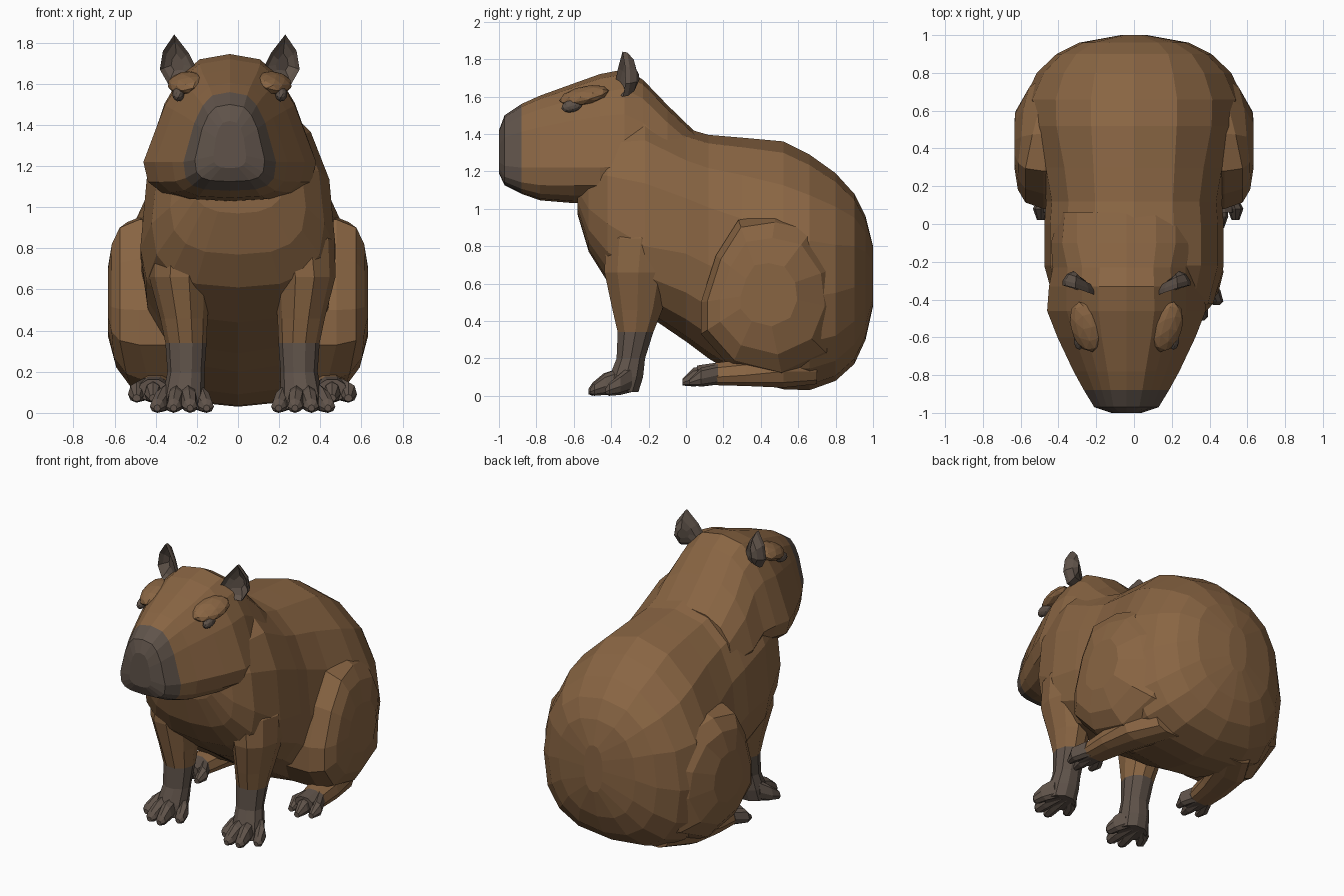
import bpy, bmesh, math


def material(name, rgb):
    m = bpy.data.materials.new(name)
    m.diffuse_color = (*rgb, 1)
    return m


FUR = material("brown fur", (0.25, 0.13, 0.056))
DARK = material("dark grey skin", (0.115, 0.086, 0.068))


def power(v, e):
    return math.copysign(abs(v) ** e, v)


def finish(name, bm, dark=None):
    """Make an object; faces whose centre meets the rule become dark."""
    bmesh.ops.recalc_face_normals(bm, faces=bm.faces[:])
    for f in bm.faces:
        if dark and dark(f.calc_center_median()):
            f.material_index = 1
    me = bpy.data.meshes.new(name)
    bm.to_mesh(me)
    bm.free()
    me.materials.append(FUR)
    me.materials.append(DARK)
    ob = bpy.data.objects.new(name, me)
    bpy.context.collection.objects.link(ob)
    return ob


def loft(name, rings, dark=None):
    """Skin a list of equal-sized point rings and cap both ends."""
    bm = bmesh.new()
    vs = [[bm.verts.new(p) for p in r] for r in rings]
    n = len(vs[0])
    for a, b in zip(vs, vs[1:]):
        for i in range(n):
            j = (i + 1) % n
            bm.faces.new((a[i], a[j], b[j], b[i]))
    bm.faces.new(vs[0])
    bm.faces.new(vs[-1])
    return finish(name, bm, dark)


def egg(y, top, bottom, w, mid, up=0.85, low=0.85, taper=0, n=16, cx=0):
    """Upright section, widest at height mid; up and low set how boxy each half
    is, taper narrows the upper half."""
    pts = []
    for i in range(n):
        a = 2 * math.pi * i / n
        e = up if i <= n // 2 else low
        c, s = power(math.cos(a), e), power(math.sin(a), e)
        pts.append((cx + w * c * (1 - taper * max(0, s)), y,
                    mid + s * (top - mid if s > 0 else mid - bottom)))
    return pts


def flat_ring(z, cx, cy, rx, ry, n=10):
    return [(cx + rx * math.cos(2 * math.pi * i / n),
             cy + ry * math.sin(2 * math.pi * i / n), z) for i in range(n)]


def blob(name, centre, size, tilt, dark):
    bm = bmesh.new()
    bmesh.ops.create_icosphere(bm, subdivisions=2, radius=1)
    ob = finish(name, bm, lambda c: dark)
    ob.location, ob.scale, ob.rotation_euler = centre, size, tilt


# body: chest to rump
loft("body", [egg(*r) for r in (
    (-0.58, 1.30, 0.97, 0.22, 1.10), (-0.52, 1.42, 0.77, 0.33, 1.00, 0.85, 0.75),
    (-0.42, 1.50, 0.61, 0.42, 0.92, 0.85, 0.75), (-0.22, 1.56, 0.44, 0.475, 0.80),
    (0.00, 1.43, 0.29, 0.475, 0.76), (0.12, 1.395, 0.20, 0.465, 0.70),
    (0.30, 1.38, 0.09, 0.50, 0.62, 0.88, 0.75), (0.52, 1.36, 0.035, 0.575, 0.54, 0.97, 0.75),
    (0.66, 1.29, 0.03, 0.58, 0.53, 0.97, 0.75), (0.80, 1.19, 0.08, 0.515, 0.55, 0.95, 0.75),
    (0.90, 1.08, 0.17, 0.41, 0.58), (0.96, 0.96, 0.30, 0.29, 0.62),
    (1.00, 0.80, 0.48, 0.07, 0.64))])

# head, with dark snout front
HX = -0.04
loft("head", [egg(*r, cx=HX) for r in (
    (-1.00, 1.42, 1.19, 0.08, 1.25, 0.7, 0.7, 0.2), (-0.97, 1.50, 1.125, 0.17, 1.23, 0.6, 0.6, 0.3),
    (-0.88, 1.56, 1.08, 0.225, 1.22, 0.6, 0.6, 0.35), (-0.78, 1.605, 1.045, 0.28, 1.22, 0.6, 0.65, 0.38),
    (-0.60, 1.67, 1.03, 0.365, 1.22, 0.6, 0.7, 0.38), (-0.46, 1.72, 1.03, 0.42, 1.22, 0.62, 0.7, 0.38),
    (-0.33, 1.745, 1.05, 0.41, 1.23, 0.65, 0.75, 0.35), (-0.23, 1.69, 1.08, 0.39, 1.22, 0.7, 0.8, 0.3),
    (-0.10, 1.555, 1.05, 0.40, 1.15, 0.75, 0.8, 0.2), (0.06, 1.40, 1.00, 0.35, 1.10, 0.85))],
    lambda c: c.y < -0.88 and c.z > 1.1)

EAR = [(0.18, 1.61), (0.30, 1.60), (0.34, 1.67), (0.325, 1.76),
       (0.27, 1.84), (0.20, 1.75), (0.165, 1.68)]
THIGH = [(0.08, 0.33), (0.08, 0.50), (0.16, 0.75), (0.28, 0.94), (0.48, 0.97),
         (0.70, 0.92), (0.85, 0.70), (0.88, 0.45), (0.78, 0.20), (0.52, 0.08),
         (0.24, 0.15)]

for s, side in ((-1, "left"), (1, "right")):
    # eyes and brow ridges
    blob(side + "_eye", (HX + s * 0.25, -0.61, 1.55), (0.03, 0.058, 0.034),
         (0.25, 0, 0), True)
    blob(side + "_brow", (HX + s * 0.215, -0.545, 1.605), (0.085, 0.14, 0.045),
         (0.2, s * 0.35, s * -0.2), False)

    # cupped ear: hollow front, rim, domed back
    rings = []
    for k, dy in ((0.35, 0.045), (0.75, 0.025), (1.0, 0.0), (0.97, 0.025), (0.7, 0.06), (0.3, 0.075)):
        rings.append([(HX + s * (0.255 + (x - 0.255) * k),
                       -0.375 + dy + 0.3 * (x - 0.17) + 0.04 * max(0, z - 1.70),
                       1.70 + (z - 1.70) * k) for x, z in EAR])
    loft(side + "_ear", rings, lambda c: True)

    # thigh, bulging outwards and sinking into the rump behind
    rings = []
    for x, k in ((0.25, 1.0), (0.48, 1.0), (0.575, 0.90), (0.615, 0.70), (0.632, 0.38)):
        ring = []
        for y, z in THIGH:
            py, pz = 0.42 + (y - 0.42) * k, 0.55 + (z - 0.55) * k
            px = x - 2.0 * max(0, py - 0.55) ** 2 - 0.5 * max(0, 0.35 - pz) ** 1.5
            px -= 1.2 * max(0, pz - 0.75) * max(0, py - 0.3)
            ring.append((s * px, py, pz))
        rings.append(ring)
    loft(side + "_thigh", rings)

    # front leg with dark lower part
    X = 0.022
    loft(side + "_front_leg", [flat_ring(z, X * min(1, 1.6 - z) + s * cx, cy, rx, ry)
                               for z, cx, cy, rx, ry in (
        (1.08, 0.20, -0.20, 0.12, 0.12), (0.84, 0.285, -0.24, 0.17, 0.20),
        (0.66, 0.305, -0.255, 0.148, 0.19), (0.46, 0.285, -0.26, 0.115, 0.14),
        (0.34, 0.275, -0.27, 0.10, 0.10), (0.20, 0.275, -0.295, 0.09, 0.08),
        (0.10, 0.285, -0.32, 0.10, 0.095), (0.02, 0.29, -0.34, 0.10, 0.09))],
        lambda c: c.z < 0.33)
    for i, (x, y) in enumerate(((0.175, -0.43), (0.255, -0.52), (0.335, -0.51), (0.415, -0.43))):
        base = 0.24 + i * 0.032
        mid = (base + x) / 2 + (x - base) * 0.2
        loft(f"{side}_front_toe_{i + 1}", [egg(*r, up=1, low=1, n=8, cx=X + s * c) for c, r in (
            (base, (-0.29, 0.17, 0.02, 0.045, 0.08)),
            (mid, (y + 0.08, 0.12, 0.005, 0.044, 0.05)),
            (x, (y + 0.02, 0.07, 0.0, 0.036, 0.03)),
            (x, (y, 0.04, 0.008, 0.016, 0.02)))], lambda c: True)

    # hind foot running back into the underside of the rump
    loft(side + "_hind_foot", [egg(*r, up=0.9, low=0.8, n=10, cx=X + s * c) for c, r in (
        (0.435, (0.06, 0.165, 0.06, 0.075, 0.10)), (0.43, (0.16, 0.18, 0.055, 0.085, 0.10)),
        (0.41, (0.32, 0.20, 0.05, 0.105, 0.11)), (0.36, (0.52, 0.24, 0.04, 0.13, 0.13)),
        (0.26, (0.70, 0.24, 0.06, 0.12, 0.13)))], lambda c: c.y < 0.15)
    for i, (x, y) in enumerate(((0.355, 0.03), (0.435, -0.02), (0.515, 0.02))):
        base = 0.395 + i * 0.04
        loft(f"{side}_hind_toe_{i + 1}", [egg(*r, up=1, low=1, n=8, cx=X + s * c) for c, r in (
            (base, (0.17, 0.17, 0.06, 0.04, 0.11)),
            (x, (y + 0.06, 0.15, 0.05, 0.042, 0.09)),
            (x, (y, 0.09, 0.055, 0.02, 0.07)))], lambda c: True)
